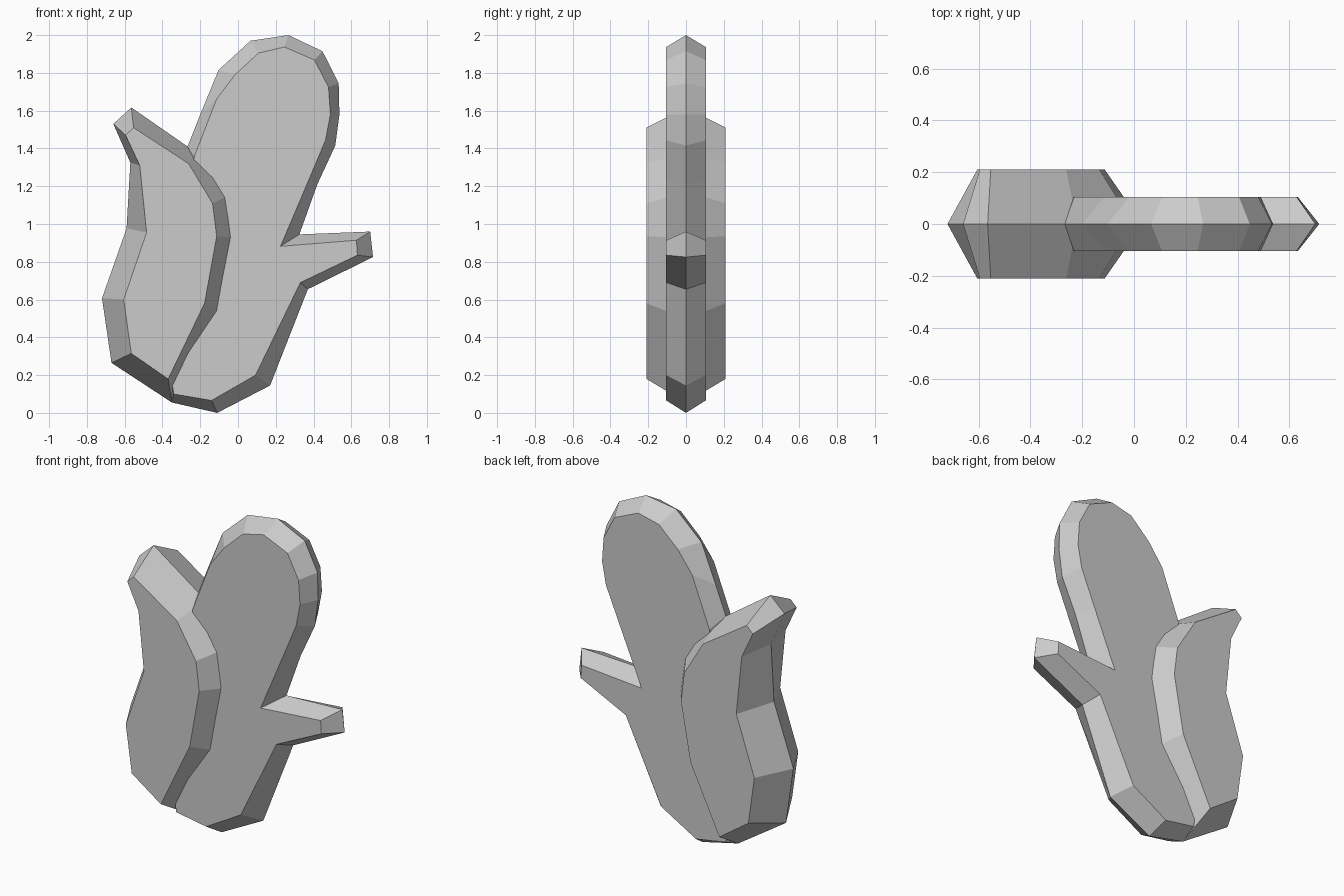
import bpy, bmesh


def bevelled_pad(name, outline, depth):
    """Flat pad: each row is (ridge x, ridge z, face x, face z); ridge lies on y = 0."""
    bm = bmesh.new()
    ridge = [bm.verts.new((p[0], 0, p[1])) for p in outline]
    n = len(outline)
    for side in (-1, 1):
        rim = [bm.verts.new((p[2], side * depth, p[3])) for p in outline]
        bm.faces.new(rim)
        for i in range(n):
            j = (i + 1) % n
            bm.faces.new((ridge[i], ridge[j], rim[j], rim[i]))
    bmesh.ops.recalc_face_normals(bm, faces=bm.faces)
    mesh = bpy.data.meshes.new(name)
    bm.to_mesh(mesh)
    bm.free()
    obj = bpy.data.objects.new(name, mesh)
    bpy.context.collection.objects.link(obj)
    return obj


# Tall rounded pad with a side stub; its left edge runs inside the thick pad
tall = [
    (-.35, .055, -.34, .10), (-.11, .0, -.14, .066), (.17, .145, .093, .20),
    (.37, .655, .33, .69), (.715, .825, .632, .835), (.70, .96, .627, .914),
    (.325, .945, .225, .882), (.42, 1.21, .373, 1.23), (.515, 1.415, .463, 1.443),
    (.537, 1.58, .489, 1.58), (.533, 1.745, .479, 1.725), (.447, 1.915, .405, 1.868),
    (.267, 2.0, .246, 1.937), (.066, 1.97, .108, 1.905), (-.103, 1.815, -.018, 1.788),
    (-.20, 1.58, -.114, 1.66), (-.267, 1.41, -.23, 1.36), (-.30, 1.0, -.28, 1.0),
    (-.42, .5, -.40, .5),
]
bevelled_pad("tall_pad", tall, .105)

# Thicker, shorter pad with a pointed tip on the left
thick = [
    (-.35, .055, -.37, .18), (-.05, .50, -.177, .58), (.033, .925, -.113, .935),
    (-.005, 1.17, -.135, 1.11), (-.22, 1.378, -.262, 1.32), (-.565, 1.617, -.553, 1.51),
    (-.66, 1.53, -.595, 1.47), (-.57, 1.325, -.52, 1.31), (-.59, .977, -.484, .955),
    (-.72, .607, -.605, .60), (-.67, .265, -.565, .315),
]
bevelled_pad("thick_pad", thick, .21)
